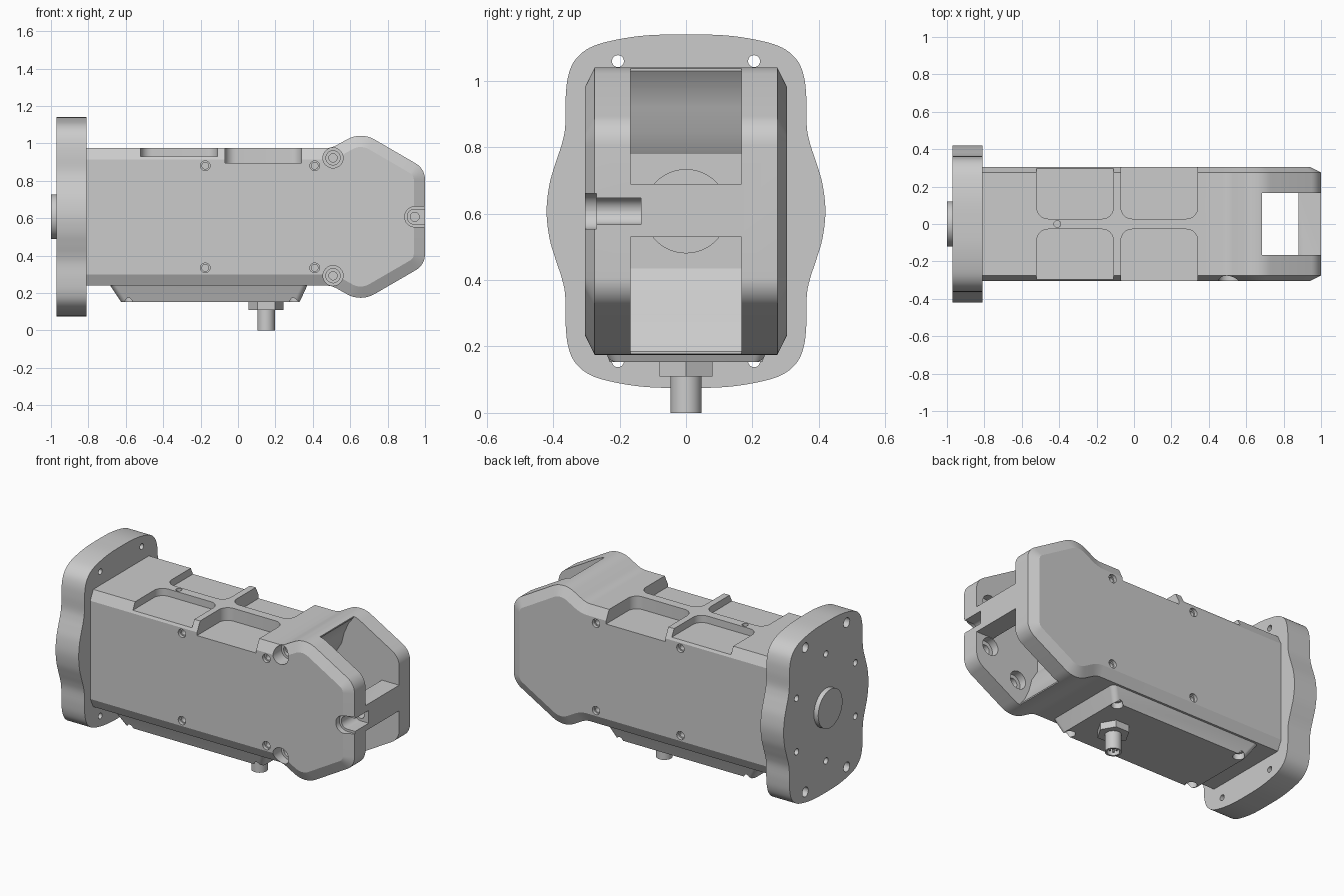
import bpy, bmesh, math
from mathutils import Vector

if "Cube" in bpy.data.objects:
    bpy.data.objects.remove(bpy.data.objects["Cube"])

CZ = 0.6075  # height of the main axis


def circle(u, v, r, n=32, turn=0.0):
    return [(u + r * math.cos(turn + 2 * math.pi * i / n),
             v + r * math.sin(turn + 2 * math.pi * i / n)) for i in range(n)]


def rounded(corners, steps=8):
    """Closed outline from (u, v, fillet radius) corners."""
    out, n = [], len(corners)
    for i, (u, v, r) in enumerate(corners):
        p = Vector((u, v))
        if r == 0:
            out.append((u, v))
            continue
        a = (Vector(corners[i - 1][:2]) - p).normalized()
        b = (Vector(corners[(i + 1) % n][:2]) - p).normalized()
        ang = a.angle(b)
        t = r / math.tan(ang / 2)
        c = p + (a + b).normalized() * (r / math.sin(ang / 2))
        v0, v1 = p + a * t - c, p + b * t - c
        sweep = (math.pi - ang) * (1 if v0.x * v1.y - v0.y * v1.x > 0 else -1)
        a0 = math.atan2(v0.y, v0.x)
        for k in range(steps + 1):
            w = a0 + sweep * k / steps
            out.append((c.x + r * math.cos(w), c.y + r * math.sin(w)))
    return out


def rect(u0, u1, v0, v1, r):
    return rounded([(u0, v0, r), (u1, v0, r), (u1, v1, r), (u0, v1, r)])


def smooth_loop(pts, steps=5):
    """Closed Catmull-Rom curve through the points."""
    out, n = [], len(pts)
    for i in range(n):
        p0, p1, p2, p3 = (Vector(pts[(i + k) % n]) for k in (-1, 0, 1, 2))
        for s in range(steps):
            t = s / steps
            out.append(tuple(0.5 * (2 * p1 + (p2 - p0) * t
                       + (2 * p0 - 5 * p1 + 4 * p2 - p3) * t * t
                       + (3 * p1 - p0 - 3 * p2 + p3) * t ** 3)))
    return out


def prism(name, pts, axis, lo, hi, pts_hi=None, bevel=None):
    """Extrude an outline along an axis; bevel = (inset, rise) for both caps."""
    place = {'x': lambda u, v, t: (t, u, v), 'y': lambda u, v, t: (u, t, v),
             'z': lambda u, v, t: (u, v, t)}[axis]
    bm = bmesh.new()
    a = [bm.verts.new(place(u, v, lo)) for u, v in pts]
    b = [bm.verts.new(place(u, v, hi)) for u, v in (pts_hi or pts)]
    caps = [bm.faces.new(a), bm.faces.new(b)]
    for i in range(len(a)):
        j = (i + 1) % len(a)
        bm.faces.new((a[i], a[j], b[j], b[i]))
    bmesh.ops.recalc_face_normals(bm, faces=bm.faces)
    if bevel:
        bmesh.ops.inset_region(bm, faces=caps, thickness=bevel[0], use_even_offset=True)
        k = 'xyz'.index(axis)
        for cap, pos in zip(caps, (lo - bevel[1], hi + bevel[1])):
            for vert in cap.verts:
                vert.co[k] = pos
    mesh = bpy.data.meshes.new(name)
    bm.to_mesh(mesh)
    bm.free()
    ob = bpy.data.objects.new(name, mesh)
    bpy.context.collection.objects.link(ob)
    return ob


def cut(ob, pts, axis, lo, hi):
    tool = prism("cutter", pts, axis, lo, hi)
    tool.hide_render = True
    m = ob.modifiers.new("cut", 'BOOLEAN')
    m.operation, m.solver, m.object = 'DIFFERENCE', 'EXACT', tool
    bpy.context.view_layer.objects.active = ob
    bpy.ops.object.modifier_apply(modifier=m.name)
    bpy.data.objects.remove(tool)


# Housing with fork head: one chamfered side profile
top = [(-0.87, 0.975, 0), (0.50, 0.975, 0.12), (0.657, 1.063, 0.148), (1.0, 0.864, 0.1)]
bottom = [(x, 2 * CZ - z, r) for x, z, r in reversed(top)]
housing = prism("housing", rounded(top + bottom), 'y', -0.275, 0.275, bevel=(0.06, 0.03))

# Fork opening, leaving a cross bar at the end
wall = [(0.685, 1.1), (0.685, 1.03), (0.65, 0.985), (0.62, 0.92), (0.60, 0.845), (0.56, 0.78)]
wall += [(x, 2 * CZ - z) for x, z in reversed(wall)]
cut(housing, wall + [(1.1, 0.115), (1.1, 0.53), (0.88, 0.53), (0.88, 0.69), (1.1, 0.69), (1.1, 1.1)],
    'y', -0.167, 0.167)

# Top pockets, open to the sides
for s in (-1, 1):
    for x0, x1, floor in ((-0.52, -0.11, 0.93), (-0.07, 0.34, 0.895)):
        cut(housing, rounded([(x0, s * 0.4, 0), (x0, s * 0.028, 0.06),
                              (x1, s * 0.028, 0.06), (x1, s * 0.4, 0)]), 'z', floor, 1.1)
cut(housing, circle(-0.41, 0, 0.018), 'z', 0.9, 1.1)

# Small screw holes on both sides
for x in (-0.175, 0.41):
    for z in (CZ - 0.273, CZ + 0.273):
        for s in (-1, 1):
            for r, depth in ((0.026, 0.02), (0.018, 0.06)):
                cut(housing, circle(x, z, r, 24), 'y', *sorted((s * 0.35, s * (0.305 - depth))))

# Large counterbores on the front, bolt holes inside the front cheek
for s in (-1, 1):
    for r, y in ((0.054, -0.22), (0.038, -0.20), (0.022, -0.18)):
        cut(housing, circle(0.508, CZ + s * 0.315, r), 'y', -0.4, y)
    for x, dz in ((0.90, 0.135), (0.70, 0.275)):
        cut(housing, circle(x, CZ + s * dz, 0.055), 'y', -0.215, -0.16)
        cut(housing, circle(x, CZ + s * dz, 0.032), 'y', -0.26, -0.2)

# End notch in the front cheek
for r, y in ((0.054, -0.27), (0.04, -0.135)):
    cut(housing, rounded([(1.1, CZ - r, 0), (0.945 - r, CZ - r, r * 0.99),
                          (0.945 - r, CZ + r, r * 0.99), (1.1, CZ + r, 0)]), 'y', -0.4, y)
cut(housing, circle(0.945, CZ, 0.024), 'y', -0.2, -0.08)

# Round boss on the back wall of the fork
prism("fork_boss", circle(0, CZ, 0.127, 48), 'x', 0.5, 0.566)

# Mounting flange
quarter = [(0.12, 1.137), (0.22, 1.122), (0.29, 1.10), (0.335, 1.062), (0.356, 1.01),
           (0.363, 0.94), (0.364, 0.86), (0.374, 0.81), (0.392, 0.755), (0.411, 0.69)]
right = [(0, 1.14)] + quarter + [(0.42, CZ)] + [(y, 2 * CZ - z) for y, z in reversed(quarter)]
left = [(0, 0.075)] + [(-y, z) for y, z in reversed(right[1:])]
flange = prism("mounting_flange", smooth_loop(right + left), 'x', -0.97, -0.81)
for y in (-0.205, 0.205):
    for z in (CZ - 0.452, CZ + 0.452):
        cut(flange, circle(y, z, 0.018, 24), 'x', -1.1, -0.7)
        cut(flange, circle(y, z, 0.03, 24), 'x', -1.1, -0.90)
for y, z in circle(0, CZ, 0.335, 6, math.pi / 2):
    cut(flange, circle(y, z, 0.02, 24), 'x', -1.1, -0.91)
prism("flange_boss", circle(0, CZ, 0.12, 64), 'x', -1.0, -0.95)

# Bottom cover with corner screw recesses
cover = prism("bottom_cover", rect(-0.625, 0.33, -0.23, 0.23, 0.03), 'z', 0.153, 0.25,
              pts_hi=rect(-0.69, 0.375, -0.265, 0.265, 0.03))
for x in (-0.585, 0.295):
    for y in (-0.205, 0.205):
        cut(cover, circle(x, y, 0.033), 'z', 0.1, 0.19)
        cut(cover, circle(x, y, 0.018, 24), 'z', 0.15, 0.22)

# Cable connector under the cover
prism("connector_nut", circle(0.15, 0, 0.093, 6), 'z', 0.11, 0.16)
connector = prism("connector_barrel", circle(0.15, 0, 0.047), 'z', 0.0, 0.12)
cut(connector, circle(0.15, 0, 0.036), 'z', -0.1, 0.05)
for i, (x, y) in enumerate(circle(0.15, 0, 0.018, 4, math.pi / 4)):
    prism(f"connector_pin_{i + 1}", circle(x, y, 0.006, 10), 'z', 0.01, 0.06)

# Smooth curves, sharp edges
for ob in bpy.context.scene.objects:
    ob.select_set(True)
bpy.context.view_layer.objects.active = housing
bpy.ops.object.shade_smooth_by_angle(angle=math.radians(25))
